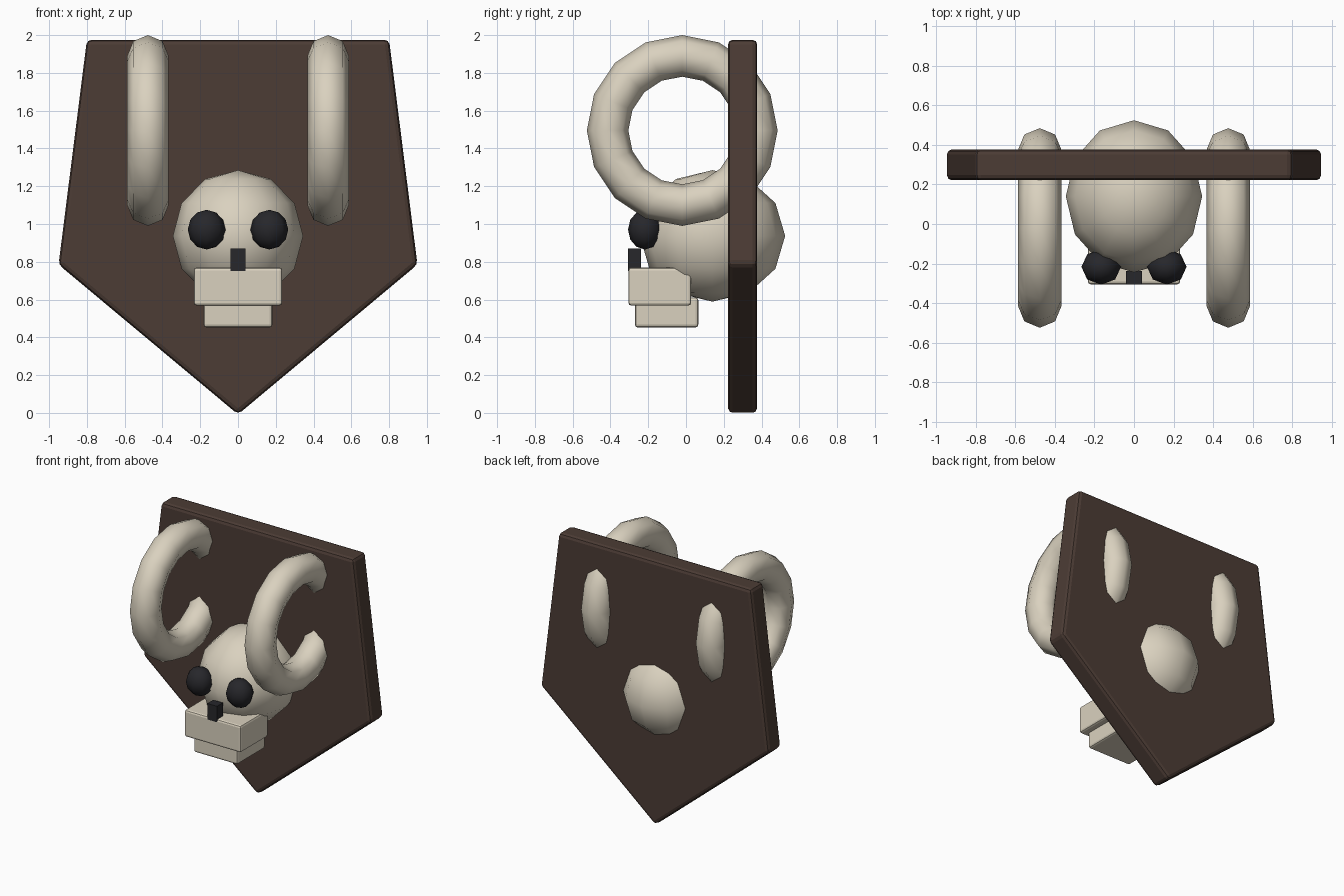
import bpy, bmesh, math

if "Cube" in bpy.data.objects:
    bpy.data.objects.remove(bpy.data.objects["Cube"])


def material(name, rgb):
    m = bpy.data.materials.new(name)
    m.diffuse_color = (*rgb, 1)
    m.use_nodes = True
    m.node_tree.nodes["Principled BSDF"].inputs["Base Color"].default_value = m.diffuse_color
    return m


BONE = material("bone", (0.70, 0.64, 0.52))
WOOD = material("wood", (0.072, 0.045, 0.035))
DARK = material("dark", (0.02, 0.02, 0.024))


def finish(name, mat, smooth=True, bevel=0, segments=2):
    ob = bpy.context.object
    ob.name = name
    ob.data.materials.append(mat)
    bpy.ops.object.transform_apply(location=False, rotation=True, scale=True)
    if smooth:
        bpy.ops.object.shade_smooth()
    if bevel:
        mod = ob.modifiers.new("bevel", 'BEVEL')
        mod.width, mod.segments = bevel, segments
    return ob


def ball(name, loc, radii, segs, rings, mat):
    bpy.ops.mesh.primitive_uv_sphere_add(segments=segs, ring_count=rings, radius=1, location=loc)
    bpy.context.object.scale = radii
    return finish(name, mat)


def box(name, x, y, z, mat, bevel=0):
    lims = (x, y, z)
    bpy.ops.mesh.primitive_cube_add(size=1, location=[(a + b) / 2 for a, b in lims])
    bpy.context.object.scale = [b - a for a, b in lims]
    return finish(name, mat, False, bevel)


# Shield-shaped wall plaque
bm = bmesh.new()
outline = [(-0.80, 1.975), (-0.95, 0.785), (0, -0.008), (0.95, 0.785), (0.80, 1.975)]
face = bm.faces.new([bm.verts.new((x, 0.222, z)) for x, z in outline])
ext = bmesh.ops.extrude_face_region(bm, geom=[face])
bmesh.ops.translate(bm, vec=(0, 0.155, 0),
                    verts=[v for v in ext["geom"] if isinstance(v, bmesh.types.BMVert)])
bmesh.ops.recalc_face_normals(bm, faces=bm.faces)
mesh = bpy.data.meshes.new("plaque")
bm.to_mesh(mesh)
bm.free()
plaque = bpy.data.objects.new("plaque", mesh)
bpy.context.collection.objects.link(plaque)
bpy.context.view_layer.objects.active = plaque
plaque.select_set(True)
finish("plaque", WOOD, False, 0.025)

# Skull, muzzle, jaw and nose
ball("skull", (0, 0.14, 0.937), (0.345, 0.385, 0.348), 12, 6, BONE)
box("muzzle", (-0.234, 0.234), (-0.305, 0.027), (0.568, 0.77), BONE, 0.015)
box("jaw", (-0.182, 0.182), (-0.27, 0.065), (0.452, 0.612), BONE, 0.015)
box("nose", (-0.04, 0.04), (-0.307, -0.237), (0.75, 0.87), DARK)

# Eyes and curled horns, one per side
for side, s in (("left", -1), ("right", 1)):
    ball("eye_" + side, (s * 0.166, -0.217, 0.97), (0.1, 0.09, 0.105), 8, 6, DARK)
    bpy.ops.mesh.primitive_torus_add(location=(s * 0.477, -0.02, 1.495),
                                     rotation=(0, math.pi / 2, 0), major_radius=0.395,
                                     minor_radius=0.11, major_segments=16, minor_segments=8)
    finish("horn_" + side, BONE)
